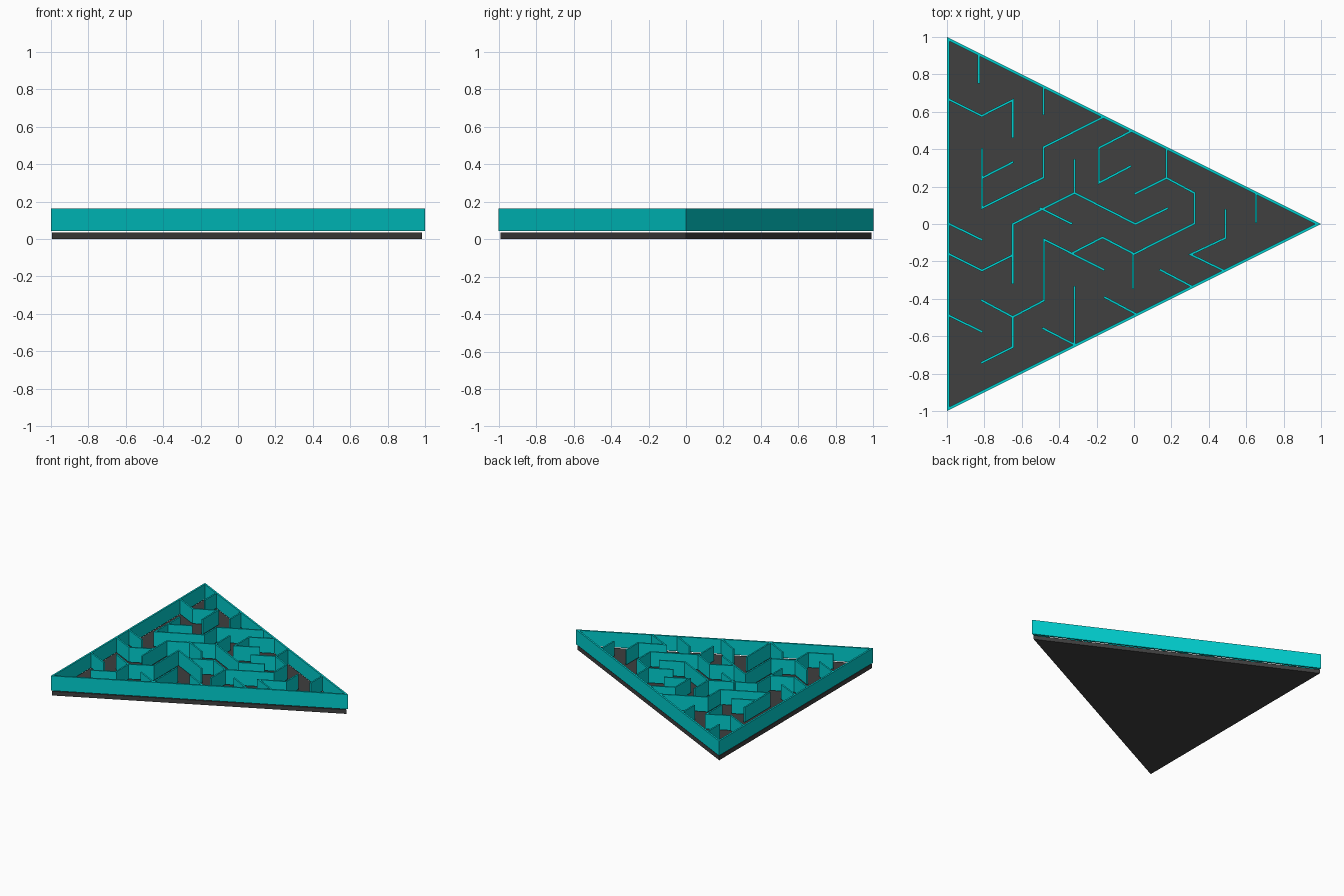
import bpy, bmesh
from mathutils import Vector

if "Cube" in bpy.data.objects:
    bpy.data.objects.remove(bpy.data.objects["Cube"])

FLOOR_TOP, WALL_BOTTOM, WALL_TOP = 0.034, 0.042, 0.163
T = 0.012


def material(name, rgb):
    m = bpy.data.materials.new(name)
    m.diffuse_color = (*rgb, 1)
    m.use_nodes = True
    m.node_tree.nodes["Principled BSDF"].inputs["Base Color"].default_value = m.diffuse_color
    return m


teal = material("teal", (0.0, 0.62, 0.62))
dark = material("charcoal", (0.05, 0.05, 0.05))


def finish(bm, name, mat):
    bmesh.ops.recalc_face_normals(bm, faces=bm.faces)
    me = bpy.data.meshes.new(name)
    bm.to_mesh(me)
    bm.free()
    me.materials.append(mat)
    ob = bpy.data.objects.new(name, me)
    bpy.context.collection.objects.link(ob)


def offset(pts, d, closed):
    """Shift a path sideways by d with mitred corners."""
    out, n = [], len(pts)
    for i, p in enumerate(pts):
        a = pts[i - 1] if closed or i > 0 else None
        b = pts[(i + 1) % n] if closed or i < n - 1 else None
        normals = []
        for u, v in ((a, p), (p, b)):
            if u is not None and v is not None:
                e = (v - u).normalized()
                normals.append(Vector((-e.y, e.x)))
        m = sum(normals, Vector((0, 0))).normalized()
        out.append(p + m * (d / m.dot(normals[0])))
    return out


def wall(name, coords, d1, d2, closed=False):
    """Upright wall of constant thickness following a path."""
    pts = [Vector(c) for c in coords]
    bm = bmesh.new()
    rings = []
    for l, r in zip(offset(pts, d1, closed), offset(pts, d2, closed)):
        rings.append([bm.verts.new((*q, z)) for q, z in
                      ((l, WALL_BOTTOM), (r, WALL_BOTTOM), (r, WALL_TOP), (l, WALL_TOP))])
    n = len(rings)
    for i in range(n if closed else n - 1):
        a, b = rings[i], rings[(i + 1) % n]
        for k in range(4):
            bm.faces.new((a[k], a[(k + 1) % 4], b[(k + 1) % 4], b[k]))
    if not closed:
        bm.faces.new(rings[0])
        bm.faces.new(rings[-1])
    finish(bm, name, teal)


# Floor slab
bm = bmesh.new()
f = bm.faces.new([bm.verts.new((x, y, 0)) for x, y in ((-0.995, -0.99), (0.985, 0), (-0.995, 0.99))])
top = bmesh.ops.extrude_face_region(bm, geom=[f])["geom"]
bmesh.ops.translate(bm, vec=(0, 0, FLOOR_TOP), verts=[v for v in top if isinstance(v, bmesh.types.BMVert)])
finish(bm, "floor", dark)

# Outer frame
wall("outer_wall", [(-1, -1), (1, 0), (-1, 1)], 0, 0.014, True)

# Inner maze walls
paths = [
    [(-.83, .91), (-.83, .75)],
    [(-.484, .735), (-.484, .583)],
    [(-.995, .668), (-.815, .578), (-.648, .663), (-.648, .46)],
    [(-.813, .407), (-.813, .086), (-.484, .249), (-.484, .41), (-.158, .575)],
    [(-.813, .246), (-.645, .332)],
    [(-.318, .348), (-.318, .163)],
    [(-.014, .497), (-.187, .407), (-.187, .22), (-.016, .31)],
    [(.174, .4), (.174, .246), (.323, .166), (.323, .003), (0, -.16), (-.168, -.072), (-.329, -.155)],
    [(.174, .246), (.003, .16)],
    [(-.648, -.32), (-.648, 0), (-.318, .166), (.008, 0), (.182, .086)],
    [(-.505, .086), (-.33, 0)],
    [(-.995, .004), (-.81, -.086)],
    [(-.995, -.158), (-.813, -.249), (-.648, -.166)],
    [(-.158, -.246), (-.481, -.083), (-.481, -.409), (-.648, -.497), (-.818, -.406)],
    [(-.648, -.497), (-.648, -.658), (-.818, -.743)],
    [(-.995, -.487), (-.81, -.577)],
    [(-.49, -.556), (-.318, -.645)],
    [(-.318, -.332), (-.318, -.65)],
    [(-.16, -.39), (.018, -.485)],
    [(-.005, -.16), (-.005, -.348)],
    [(.136, -.243), (.315, -.337)],
    [(.489, .08), (.489, -.075), (.302, -.163), (.484, -.251)],
    [(.652, .166), (.652, .005)],
]
for i, p in enumerate(paths):
    wall(f"maze_wall_{i + 1}", p, T / 2, -T / 2)
